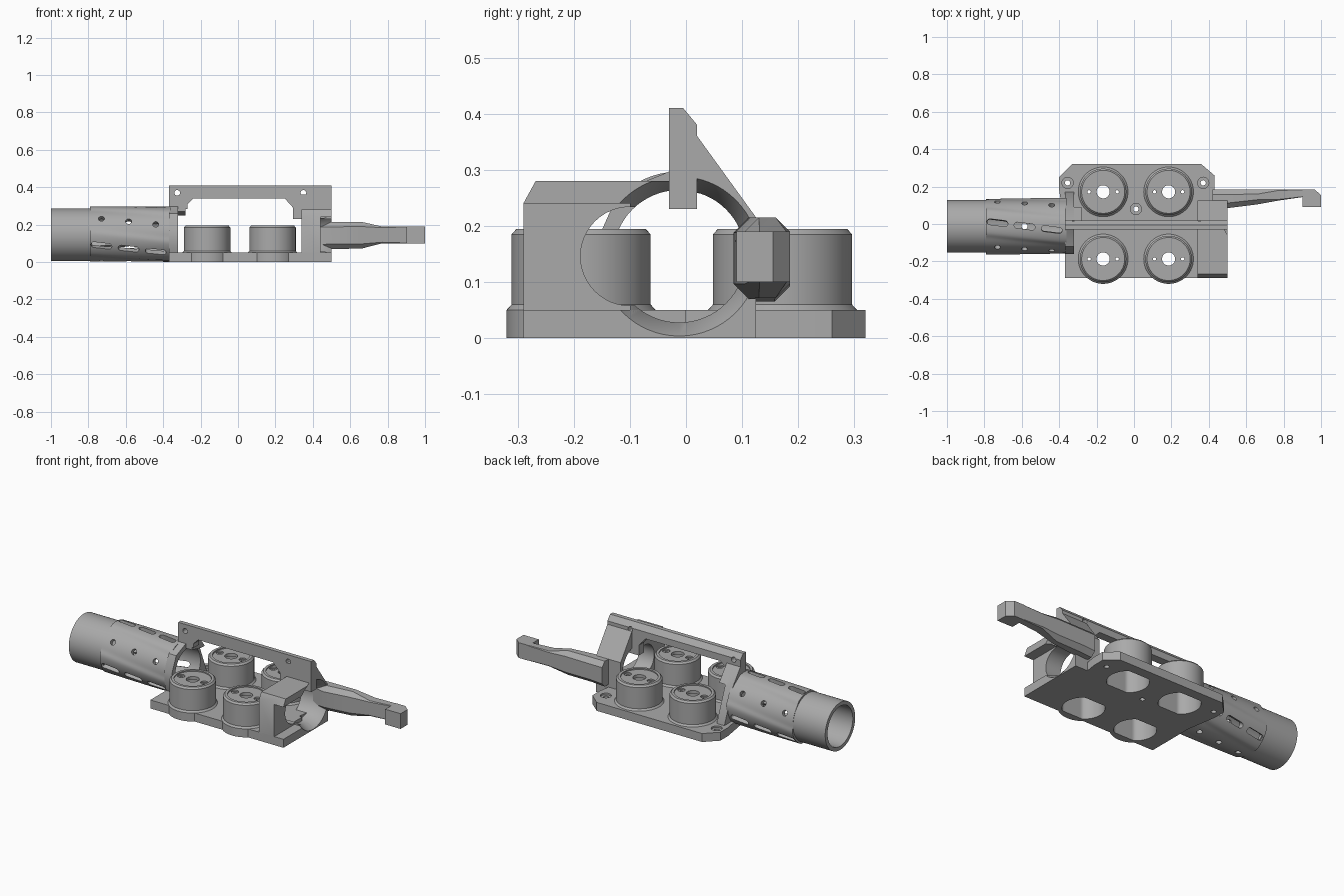
import bpy, bmesh, math
from mathutils import Matrix, Vector

if "Cube" in bpy.data.objects:
    bpy.data.objects.remove(bpy.data.objects["Cube"])

grey = bpy.data.materials.new("plain_grey")
grey.use_nodes = True
grey.diffuse_color = (0.4, 0.4, 0.4, 1)
grey.node_tree.nodes["Principled BSDF"].inputs["Base Color"].default_value = (0.4, 0.4, 0.4, 1)

AY, AZ = -0.012, 0.146          # bore axis
TWIST, MID = 0.85, -0.58        # helix of the vented sleeve
cutters = []


def finish(name, bm):
    bmesh.ops.recalc_face_normals(bm, faces=bm.faces)
    mesh = bpy.data.meshes.new(name)
    bm.to_mesh(mesh)
    bm.free()
    mesh.materials.append(grey)
    obj = bpy.data.objects.new(name, mesh)
    bpy.context.collection.objects.link(obj)
    return obj


def cutter(obj):
    obj.hide_render = True
    cutters.append(obj)
    return obj


def loft(name, rings, closed=False):
    """Skin a list of point rings; closed joins the last ring to the first."""
    bm = bmesh.new()
    rows = [[bm.verts.new(p) for p in ring] for ring in rings]
    n = len(rows[0])
    pairs = list(zip(rows, rows[1:])) + ([(rows[-1], rows[0])] if closed else [])
    for a, b in pairs:
        for i in range(n):
            j = (i + 1) % n
            bm.faces.new((a[i], a[j], b[j], b[i]))
    if not closed:
        bm.faces.new(rows[0])
        bm.faces.new(rows[-1])
    return finish(name, bm)


def prism(name, pts, axis, lo, hi):
    place = {"x": lambda u, v, w: (w, u, v),
             "y": lambda u, v, w: (u, w, v),
             "z": lambda u, v, w: (u, v, w)}[axis]
    return loft(name, [[place(u, v, w) for u, v in pts] for w in (lo, hi)])


def box(name, x, y, z):
    return prism(name, [(x[0], y[0]), (x[1], y[0]), (x[1], y[1]), (x[0], y[1])], "z", *z)


def circle(cu, cv, r, n=48):
    return [(cu + r * math.cos(math.tau * i / n), cv + r * math.sin(math.tau * i / n))
            for i in range(n)]


def turned(name, profile, cx, cy):
    """Solid of revolution about z from (radius, z) pairs."""
    return loft(name, [[(x, y, z) for x, y in circle(cx, cy, r, 64)] for r, z in profile])


def cut(obj, *tools):
    for tool in tools:
        mod = obj.modifiers.new("cut", "BOOLEAN")
        mod.operation, mod.solver, mod.object = "DIFFERENCE", "EXACT", tool
        bpy.context.view_layer.objects.active = obj
        bpy.ops.object.modifier_apply(modifier=mod.name)


# Shared cutters: bore and flared mouth
bore = cutter(prism("bore_cutter", circle(AY, AZ, 0.118, 64), "x", -1.1, -0.28))
end_bore = cutter(prism("end_bore_cutter", circle(AY, AZ, 0.118, 64), "x", 0.42, 0.6))
wall_bore = cutter(prism("wall_bore_cutter", circle(AY, AZ, 0.118, 64), "x", 0.3, 0.6))
mouth = cutter(loft("mouth_cutter", [[(x, y, z) for y, z in circle(AY, AZ, r, 64)]
                                     for x, r in ((0.45, 0.118), (0.51, 0.147))]))

# Base plate, front and back halves
front_plate = box("front_plate", (-0.37, 0.5), (-0.29, 0.0), (0, 0.05))
outline = [(-0.37, -0.005), (0.40, -0.005), (0.43, 0.19), (0.43, 0.26),
           (0.36, 0.32), (-0.33, 0.32), (-0.4, 0.25), (-0.4, 0.18)]
back_plate = prism("back_plate", outline, "z", 0, 0.05)
for cx, cy in ((-0.355, 0.22), (0.37, 0.22), (0.01, 0.08)):
    cut(back_plate,
        cutter(prism("bolt_cutter", circle(cx, cy, 0.014, 24), "z", -0.1, 0.1)),
        cutter(prism("seat_cutter", circle(cx, cy, 0.03, 24), "z", 0.04, 0.1)))
cut(front_plate, end_bore, mouth)

# Four hollow cups with drilled tops
for cx in (-0.165, 0.185):
    for cy, plate, side in ((-0.187, front_plate, "front"), (0.172, back_plate, "back")):
        cup = turned(side + "_cup", [(0.133, 0), (0.133, 0.05), (0.124, 0.06),
                                     (0.124, 0.185), (0.115, 0.195)], cx, cy)
        flat = [(x, max(cy - 0.09, min(cy + 0.09, y))) for x, y in circle(cx, cy, 0.112, 64)]
        cavity = cutter(prism("cavity_cutter", flat, "z", -0.05, 0.17))
        cut(plate, cutter(prism("seat_hole_cutter", circle(cx, cy, 0.128), "z", -0.1, 0.1)))
        cut(cup, cavity,
            cutter(prism("centre_cutter", circle(cx, cy, 0.035), "z", 0.1, 0.3)))
        cut(cup, cutter(turned("dish_cutter", [(0.1, 0.188), (0.1, 0.21)], cx, cy)))
        for dx in (-0.075, 0.075):
            cut(cup,
                cutter(prism("drill_cutter", circle(cx + dx, cy, 0.009, 20), "z", 0.1, 0.3)),
                cutter(prism("sink_cutter", circle(cx + dx, cy, 0.02, 24), "z", 0.18, 0.3)))

# Top bar with its window and two pin holes
top_bar = prism("top_bar", [(-0.03, 0.23), (-0.03, 0.41), (-0.005, 0.41),
                            (0.02, 0.38), (0.02, 0.23)], "x", -0.37, 0.5)
window = [(-0.4, 0.2), (-0.4, 0.285), (-0.27, 0.285), (-0.27, 0.31), (-0.24, 0.34),
          (0.25, 0.34), (0.295, 0.29), (0.295, 0.2)]
cut(top_bar, cutter(prism("window_cutter", window, "y", -0.1, 0.1)))
for px in (-0.325, 0.35):
    cut(top_bar, cutter(prism("pin_cutter", circle(px, 0.37, 0.015, 24), "y", -0.2, 0.2)))

# Rear-end wall that carries the vented tube, with sloping rib
tube_wall = prism("tube_wall", [(-0.12, 0), (-0.155, 0.08), (-0.16, 0.17), (-0.12, 0.26),
                                (-0.03, 0.297), (0.02, 0.34), (0.09, 0.25),
                                (0.17, 0.05), (0.17, 0)], "x", -0.37, -0.32)
cut(tube_wall, bore)
wall_rib = prism("wall_rib", [(-0.03, 0.27), (-0.03, 0.34), (0.02, 0.34), (0.09, 0.25),
                              (0.06, 0.25)], "x", -0.365, -0.28)

# Arm-end wall: block, sloping web, round opening, side slot and end recess
arm_wall = prism("arm_wall", [(-0.29, 0), (-0.29, 0.24), (-0.268, 0.28), (-0.03, 0.28),
                              (-0.03, 0.36), (0.02, 0.36), (0.125, 0.215),
                              (0.125, 0)], "x", 0.34, 0.5)
cut(arm_wall, wall_bore, mouth)
slot = [(-0.1 + min(0.04, y), z) for y, z in circle(0, AZ, 0.088)]
cut(arm_wall, cutter(prism("slot_cutter", slot, "x", 0.3, 0.6)),
    cutter(box("recess_cutter", (0.44, 0.6), (-0.4, -0.1), (0.045, 0.24))))

# Arm: chamfered tapering beam with a hook at the end


def arm_ring(x, y0, y1, z0, z1, c):
    yz = [(y0, z0 + c), (y0 + c, z0), (y1 - c, z0), (y1, z0 + c),
          (y1, z1 - c), (y1 - c, z1), (y0 + c, z1), (y0, z1 - c)]
    return [(x, y, z) for y, z in yz]


loft("arm", [arm_ring(0.42, 0.1, 0.185, 0.065, 0.215, 0.027),
             arm_ring(0.5, 0.085, 0.185, 0.07, 0.215, 0.027),
             arm_ring(0.66, 0.105, 0.185, 0.072, 0.215, 0.025),
             arm_ring(0.77, 0.125, 0.185, 0.1, 0.19, 0.006),
             arm_ring(0.91, 0.145, 0.185, 0.1, 0.19, 0.002)])
prism("arm_hook", [(0.9, 0.145), (0.9, 0.09), (1.0, 0.09), (1.0, 0.155),
                   (0.965, 0.185), (0.9, 0.185)], "z", 0.1, 0.19)

# Plain tube
tube = prism("tube", circle(AY, AZ, 0.14, 96), "x", -1.0, -0.78)
cut(tube, bore)


# Vented sleeve: three raised twisted bands
def sleeve_ring(x, inner=False):
    ring = []
    for i in range(96):
        t = math.tau * i / 96
        band = math.tanh(4 * math.cos(3 * (t - math.pi / 2 - TWIST * (x - MID))))
        r = 0.118 if inner else 0.1465 + 0.0045 * band
        ring.append((x, AY + r * math.cos(t), AZ + r * math.sin(t)))
    return ring


xs = [-0.79 + 0.43 * i / 16 for i in range(17)]
sleeve = loft("vented_sleeve", [sleeve_ring(x) for x in xs]
              + [sleeve_ring(x, True) for x in reversed(xs)], closed=True)

# Slots on the raised bands and round holes between them
vents = bmesh.new()
for k in range(6):
    for x in (-0.73, -0.585, -0.44):
        t = math.radians(90 + 60 * k) + TWIST * (x - MID)
        out = Vector((0, math.cos(t), math.sin(t)))
        side = Vector((1, 0, 0)).cross(out)
        along = (Vector((1, 0, 0)) + side * TWIST * 0.15).normalized()
        across = out.cross(along)
        half = 0.04 if k % 2 == 0 else 0
        flat = [(u + math.copysign(half, u), v)
                for u, v in circle(0, 0, 0.016, 22)]
        spot = Vector((x, AY, AZ))
        lo, hi = [[vents.verts.new(spot + out * d + along * u + across * v)
                   for u, v in flat] for d in (0.1, 0.18)]
        for i in range(22):
            j = (i + 1) % 22
            vents.faces.new((lo[i], lo[j], hi[j], hi[i]))
        vents.faces.new(lo)
        vents.faces.new(hi)
cut(sleeve, cutter(finish("vent_cutter", vents)))

# Drop the cutters and smooth the round surfaces
for tool in cutters:
    bpy.data.objects.remove(tool)
for obj in bpy.context.scene.objects:
    if obj.type == "MESH":
        bpy.ops.object.select_all(action="DESELECT")
        obj.select_set(True)
        bpy.context.view_layer.objects.active = obj
        bpy.ops.object.shade_smooth_by_angle(angle=math.radians(30))
